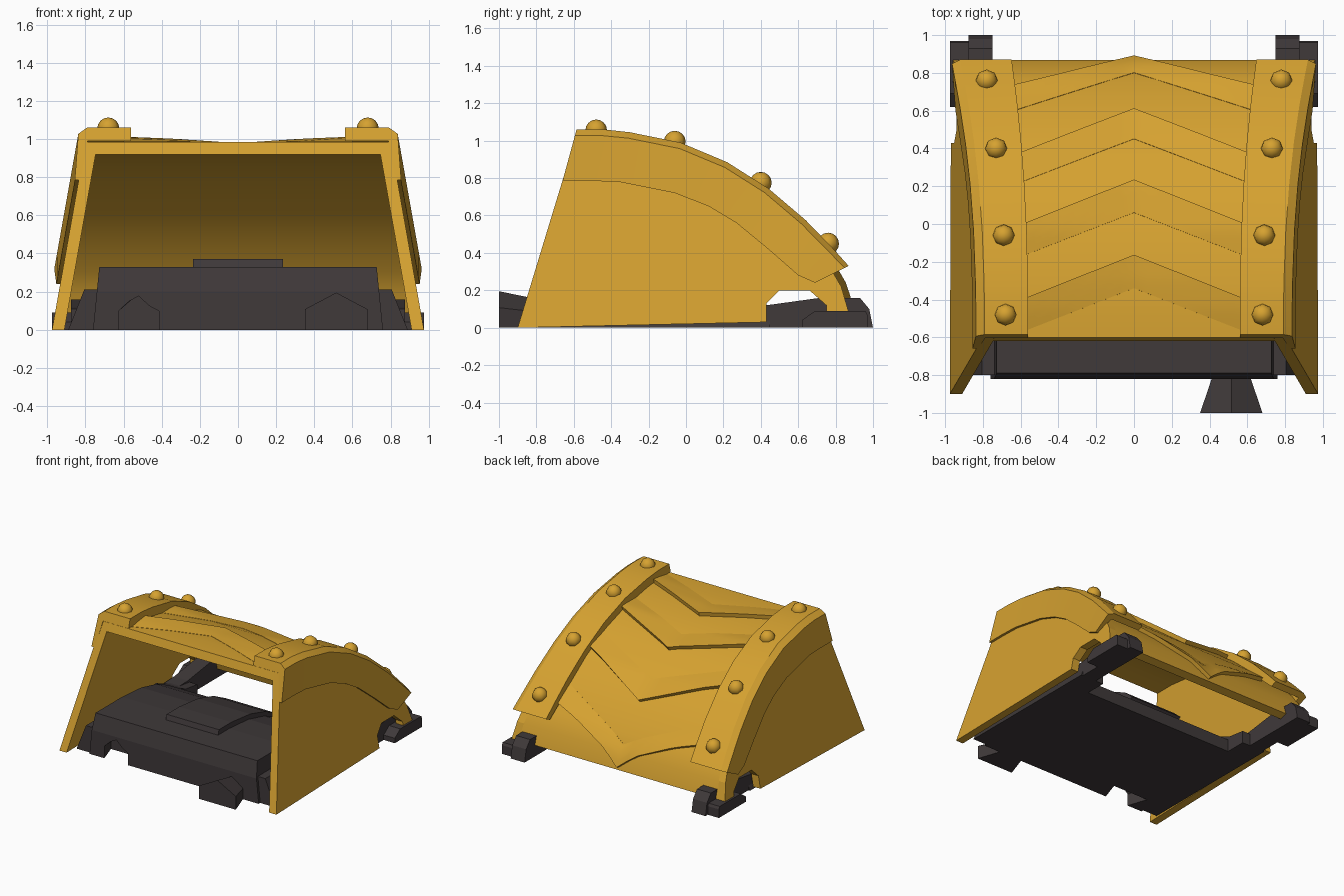
import bpy, bmesh, math
from mathutils import Vector

if "Cube" in bpy.data.objects:
    bpy.data.objects.remove(bpy.data.objects["Cube"])

def material(name, col):
    m = bpy.data.materials.new(name)
    m.diffuse_color = (*col, 1)
    m.use_nodes = True
    m.node_tree.nodes["Principled BSDF"].inputs["Base Color"].default_value = m.diffuse_color
    return m

YELLOW = material("yellow paint", (0.67, 0.36, 0.03))
DARK = material("dark grey", (0.05, 0.041, 0.042))

def finish(name, bm, mat, smooth=None):
    bmesh.ops.recalc_face_normals(bm, faces=bm.faces[:])
    me = bpy.data.meshes.new(name)
    bm.to_mesh(me)
    bm.free()
    me.materials.append(mat)
    ob = bpy.data.objects.new(name, me)
    bpy.context.collection.objects.link(ob)
    if smooth:
        bpy.ops.object.select_all(action='DESELECT')
        ob.select_set(True)
        bpy.context.view_layer.objects.active = ob
        bpy.ops.object.shade_smooth_by_angle(angle=math.radians(smooth))
    return ob

def loft(name, rings, mat, smooth=None):
    """Skin closed rings of equal length and cap both ends."""
    bm = bmesh.new()
    vs = [[bm.verts.new(p) for p in r] for r in rings]
    n = len(rings[0])
    for a, b in zip(vs, vs[1:]):
        for i in range(n):
            j = (i + 1) % n
            bm.faces.new((a[i], a[j], b[j], b[i]))
    bm.faces.new(vs[0])
    bm.faces.new(vs[-1])
    return finish(name, bm, mat, smooth)

def prism(name, prof, xa, xb, mat, smooth=None):
    """Side (y, z) profile spanning x = xa(z) .. xb(z)."""
    return loft(name, [[(f(z), y, z) for y, z in prof] for f in (xa, xb)], mat, smooth)

def x_out(z):          # outer face of the leaning side walls
    return 0.975 - 0.178 * z

# Roof curve, front to back
roof = [(-.6, .985), (-.45, .985), (-.3, .97), (-.03, .92), (.2, .83), (.42, .69),
        (.6, .53), (.76, .34), (.83, .22), (.868, .09)]

def normal(i, c):
    a, b = c[max(i - 1, 0)], c[min(i + 1, len(c) - 1)]
    t = Vector((b[0] - a[0], b[1] - a[1])).normalized()
    return Vector((-t.y, t.x))

def on_roof(y):
    """Point and normal of the roof curve at depth y."""
    for i in range(len(roof) - 1):
        a, b = roof[i], roof[i + 1]
        if y <= b[0] or i == len(roof) - 2:
            t = (y - a[0]) / (b[0] - a[0])
            n = normal(i, roof).lerp(normal(i + 1, roof), t).normalized()
            return Vector((y, a[1] + (b[1] - a[1]) * t)), n

under = [tuple(Vector(p) - normal(i, roof) * 0.065) for i, p in enumerate(roof)]
under[0] = (-.62, .92)
prism("roof_panel", roof + under[::-1], lambda z: -x_out(z) + .06,
      lambda z: x_out(z) - .06, YELLOW, 30)

# Raised chevron wedges, each with a step facing the back
for k, (start, end) in enumerate([(-.34, -.17), (.06, .22), (.45, .59), (.80, .862)]):
    rings = []
    for j in range(-8, 9):
        f = abs(j) / 8
        drop = (.235 if k < 3 else .15) * f
        s, e = start - (.235 if k < 3 else .2) * f, end - drop
        top, bottom = [], []
        for i in range(6):
            y = s + (e - s) * i / 5
            p, n = on_roof(y)
            x = j / 8 * (.60 + .07 * (1 - p.y))
            q, r = p + n * (.002 + .03 * i / 5), p - n * .015
            top.append((x, q.x, q.y))
            bottom.append((x, r.x, r.y))
        rings.append(top + bottom[::-1])
    loft("roof_chevron", rings, YELLOW, 20)

wall = [(-.9, 0)] + roof + [(.75, .09), (.75, .12), (.66, .2), (.5, .2), (.43, .13), (.43, .03)]
trim = [((-.585, 1.06), (-.66, .785)), ((-.44, 1.06), (-.51, .785)), ((-.30, 1.045), (-.36, .78)),
        ((-.03, .99), (-.06, .72)), ((.22, .885), (.12, .65)), ((.44, .745), (.27, .56)),
        ((.64, .575), (.44, .42)), ((.78, .43), (.60, .28)), ((.87, .33), (.69, .24))]
arm = [(.15, 0), (.15, .11), (.43, .12), (.72, .16), (.93, .16), (.98, .1), (1.0, 0)]
foot = [(.62, 0), (.62, .04), (.69, .09), (.96, .09), (.97, .07), (.97, 0)]

for s, side in ((1, "right"), (-1, "left")):
    # Side wall with a notch at the back
    prism("side_wall_" + side, wall, lambda z: s * x_out(z), lambda z: s * (x_out(z) - .065), YELLOW)

    # Angled trim band wrapping roof edge and wall
    rings = []
    for o, l in trim:
        o, l = Vector(o), Vector(l)
        xi = .56 + .12 * (1.06 - o.y)
        ring = []
        for t, off in ((0, None), (0, .005), (.12, .045), (1, .02), (1, -.01), (.26, -.01), (.26, None)):
            p = o.lerp(l, t)
            ring.append((s * (xi if off is None else x_out(p.y) + off), p.x, p.y))
        rings.append(ring)
    loft("trim_band_" + side, rings, YELLOW, 30)

    # Dome rivets on the band
    for x, y, z in ((.68, -.48, 1.055), (.69, -.06, .995), (.73, .40, .775), (.78, .76, .45)):
        bm = bmesh.new()
        bmesh.ops.create_uvsphere(bm, u_segments=8, v_segments=8, radius=.058)
        bmesh.ops.translate(bm, verts=bm.verts, vec=(s * x, y, z))
        finish("rivet_" + side, bm, YELLOW, 50)

    # Rear arm and outer foot
    prism("rear_arm_" + side, arm, lambda z: s * .75, lambda z: s * .875, DARK)
    prism("rear_foot_" + side, foot, lambda z: s * .86, lambda z: s * .975, DARK)
    # Low step along the base edge
    prism("base_shoulder_" + side, [(-.8, 0), (-.8, .21), (.1, .21), (.3, .12), (.45, .1), (.45, 0)],
          lambda z: s * .68, lambda z: s * (.89 - .4 * z), DARK)

# Base hump with domed top
hump = [(-.82, 0), (-.82, .2), (-.79, .33), (-.45, .33), (-.2, .31), (0, .26), (.16, .19), (.28, .1), (.28, 0)]
base = prism("base_hump", hump, lambda z: -.76 + .1 * z, lambda z: .76 - .1 * z, DARK)

# Raised chevron plate on the base
plate = [(-.6, .3), (-.58, .37), (-.42, .37), (-.18, .345), (.02, .29), (.18, .21), (.26, .14), (.2, .1)]
prism("base_centre_plate", plate, lambda z: -.235, lambda z: .235, DARK)

# Peg on one side, matching socket on the other
def peg(name, cx, y0, y1, w0, w1, h0, h1, floor):
    return loft(name, [[(cx - w, y, floor), (cx + w, y, floor), (cx + w, y, h * .55), (cx, y, h), (cx - w, y, h * .55)]
                       for y, w, h in ((y0, w0, h0), (y1, w1, h1))], DARK)

peg("front_peg", .515, -1.0, -.78, .165, .09, .195, .15, 0)
cutter = peg("socket_cutter", -.52, -.9, -.66, .08, .16, .17, .19, -.05)
cutter.hide_render = True
mod = base.modifiers.new("socket", 'BOOLEAN')
mod.operation = 'DIFFERENCE'
mod.solver = 'EXACT'
mod.object = cutter
bpy.ops.object.select_all(action='DESELECT')
base.select_set(True)
bpy.context.view_layer.objects.active = base
bpy.ops.object.modifier_apply(modifier=mod.name)
bpy.data.objects.remove(cutter)
